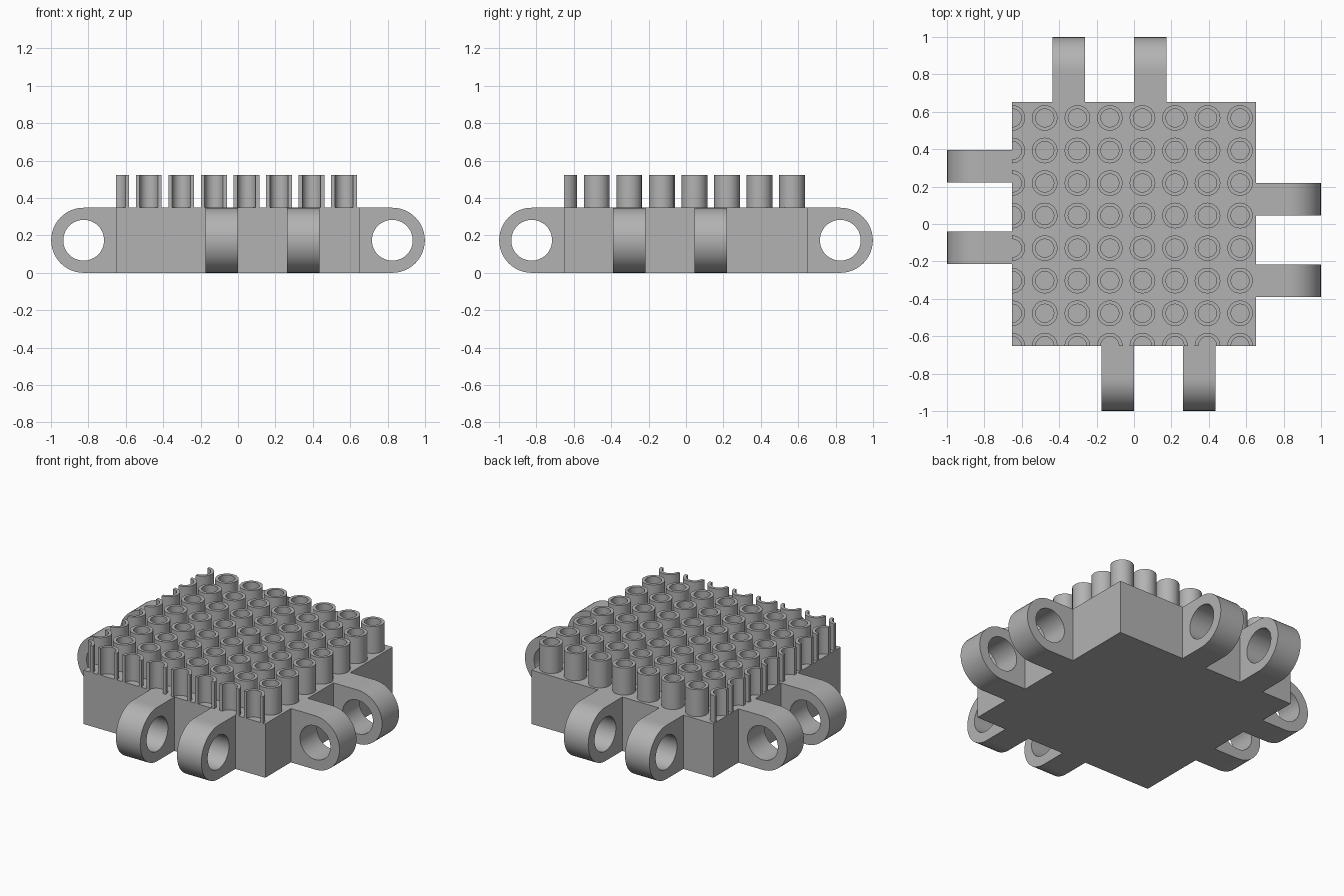
import bpy, bmesh
from math import cos, sin, pi, radians
from mathutils import Matrix, Vector

cube = bpy.data.objects.get("Cube")
if cube:
    bpy.data.objects.remove(cube, do_unlink=True)

HALF = 0.651          # half width of the block
HEIGHT = 0.348        # block height
R = HEIGHT / 2        # lug radius
PITCH = 0.174         # stud spacing and lug thickness
SIDES = 16            # sides of a full stud

grey = bpy.data.materials.new("plain grey")
grey.use_nodes = True
colour = (0.45, 0.45, 0.45, 1)
grey.diffuse_color = colour
grey.node_tree.nodes["Principled BSDF"].inputs["Base Color"].default_value = colour


def ring_prism(bm, outer, inner, height, closed, matrix):
    """Extrude the band between two matching outlines; cap the ends if open."""
    rows = [[bm.verts.new(matrix @ Vector((x, y, z))) for x, y in line]
            for line, z in ((outer, 0), (outer, height), (inner, height), (inner, 0))]
    n = len(outer)
    for i in range(n if closed else n - 1):
        j = (i + 1) % n
        for a, b in zip(rows, rows[1:] + rows[:1]):
            bm.faces.new((a[i], a[j], b[j], b[i]))
    if not closed:
        for i in (0, n - 1):
            bm.faces.new([row[i] for row in rows])


def finish(bm, name, smooth=False):
    bmesh.ops.recalc_face_normals(bm, faces=bm.faces)
    mesh = bpy.data.meshes.new(name)
    bm.to_mesh(mesh)
    bm.free()
    mesh.materials.append(grey)
    obj = bpy.data.objects.new(name, mesh)
    bpy.context.collection.objects.link(obj)
    if smooth:
        bpy.ops.object.select_all(action="DESELECT")
        obj.select_set(True)
        bpy.context.view_layer.objects.active = obj
        bpy.ops.object.shade_smooth_by_angle(angle=radians(30))
    return obj


# Square block
bm = bmesh.new()
bmesh.ops.create_cube(bm, size=1, matrix=Matrix.Translation((0, 0, R))
                      @ Matrix.Diagonal((2 * HALF, 2 * HALF, HEIGHT, 1)))
finish(bm, "block")


# Hinge lugs: round outside, square against the block, with a through hole
def lug(name, turn, offset):
    outer, inner = [], []
    for i in range(48):
        c, s = cos(2 * pi * i / 48), sin(2 * pi * i / 48)
        k = R if c > -1e-6 else R / max(abs(c), abs(s))
        outer.append((c * k, s * k))
        inner.append((c * 0.109, s * 0.109))
    bm = bmesh.new()
    matrix = (Matrix.Rotation(radians(turn), 4, "Z")
              @ Matrix.Translation((HALF + R, offset + PITCH / 2, R))
              @ Matrix.Rotation(pi / 2, 4, "X"))
    ring_prism(bm, outer, inner, PITCH, True, matrix)
    finish(bm, name, True)


for side, turn, offsets in (("left", 0, (0.132, -0.303)), ("right", 180, (-0.308, 0.127)),
                            ("front", -90, (-0.087, 0.35)), ("back", 90, (-0.087, 0.35))):
    for number, offset in enumerate(offsets, 1):
        lug(f"{side}_lug_{number}", turn, offset)


# Hollow studs; the first row and column are sliced by the block's edge
def arc(radius, first, count):
    return [(radius * cos(2 * pi * i / SIDES), radius * sin(2 * pi * i / SIDES))
            for i in range(first, first + count)]


quarter = SIDES // 4
bm = bmesh.new()
for col in range(8):
    for row in range(8):
        first, count = 0, SIDES
        if col == 0 and row == 0:
            count = quarter + 1
        elif col == 0:
            first, count = -quarter, 2 * quarter + 1
        elif row == 0:
            count = 2 * quarter + 1
        place = Matrix.Translation((col * PITCH - HALF, row * PITCH - HALF, HEIGHT))
        ring_prism(bm, arc(0.069, first, count), arc(0.049, first, count), PITCH,
                   count == SIDES, place)
finish(bm, "hollow_studs", True)
